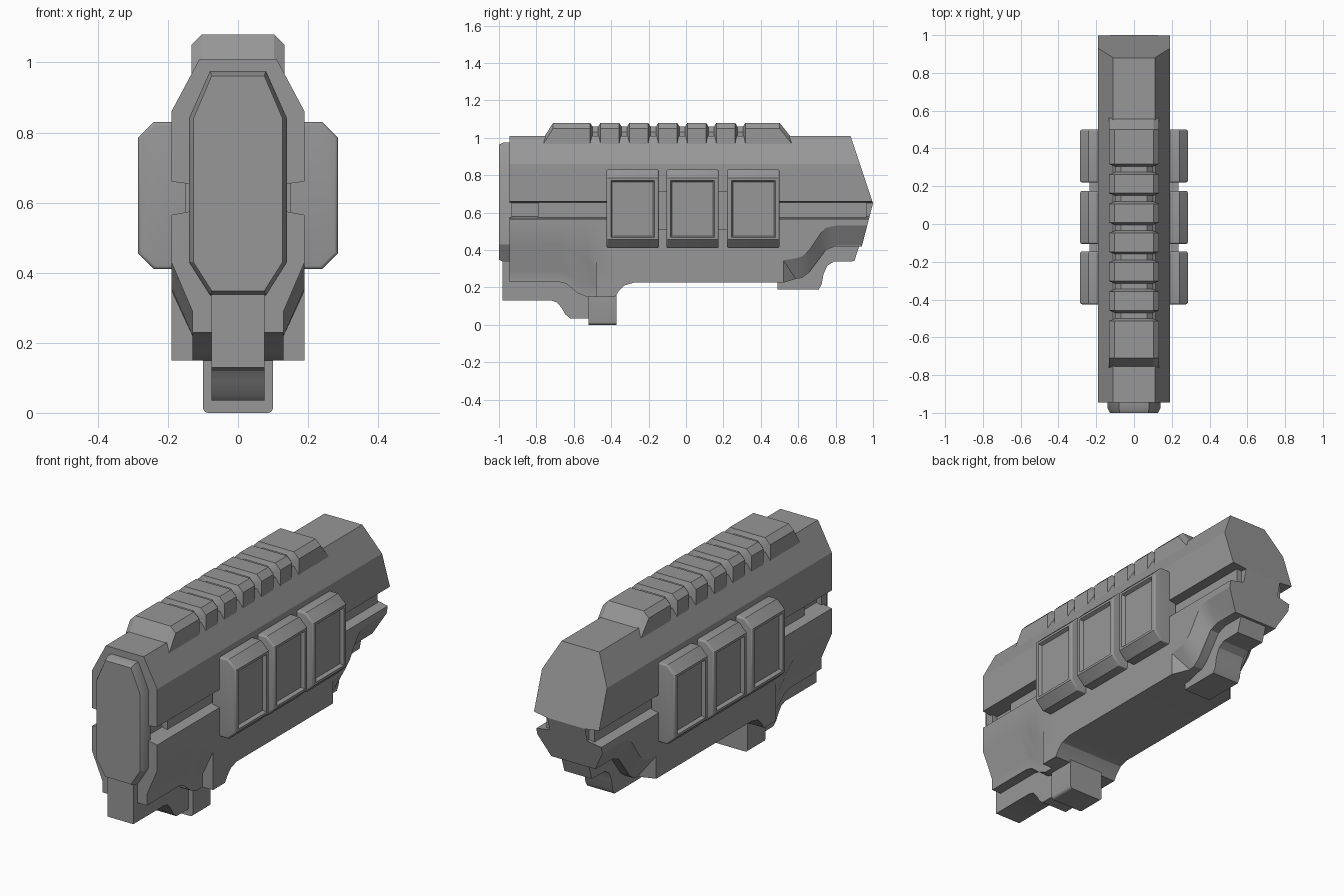
import bpy, bmesh, math

if "Cube" in bpy.data.objects:
    bpy.data.objects.remove(bpy.data.objects["Cube"])

# Dark grey finish shared by every part
grey = bpy.data.materials.new("dark_grey")
grey.diffuse_color = (.31, .31, .31, 1)
grey.use_nodes = True
grey.node_tree.nodes["Principled BSDF"].inputs["Base Color"].default_value = grey.diffuse_color

def finish(name, bm, mirror=False):
    bmesh.ops.remove_doubles(bm, verts=bm.verts, dist=1e-5)
    bmesh.ops.dissolve_degenerate(bm, edges=bm.edges, dist=1e-5)
    bmesh.ops.recalc_face_normals(bm, faces=bm.faces)
    me = bpy.data.meshes.new(name)
    bm.to_mesh(me)
    bm.free()
    me.materials.append(grey)
    me.shade_smooth()
    me.set_sharp_from_angle(angle=math.radians(28))
    ob = bpy.data.objects.new(name, me)
    bpy.context.collection.objects.link(ob)
    if mirror:
        ob.modifiers.new("mirror", 'MIRROR')
    return ob

def loft(name, halves):
    """Skin symmetric rings; each ring is its right half, listed top to bottom."""
    bm = bmesh.new()
    rings = []
    for half in halves:
        pts = half + [(-x, y, z) for x, y, z in reversed(half)]
        rings.append([bm.verts.new(p) for p in pts])
    n = len(rings[0])
    for a, b in zip(rings, rings[1:]):
        for i in range(n):
            j = (i + 1) % n
            if i in (n // 2 - 1, n - 1):
                bm.faces.new((a[i], a[j], b[j], b[i]))
            elif i < n // 2:  # mirrored diagonals keep both sides alike
                bm.faces.new((a[i], a[j], b[j]))
                bm.faces.new((a[i], b[j], b[i]))
            else:
                bm.faces.new((a[i], a[j], b[i]))
                bm.faces.new((a[j], b[j], b[i]))
    for r in (rings[0], rings[-1]):
        for i in range(n // 2 - 1):
            bm.faces.new((r[i], r[i + 1], r[-2 - i], r[-1 - i]))
    return finish(name, bm)

def prism(pts, offset):
    bm = bmesh.new()
    f = bm.faces.new([bm.verts.new(p) for p in pts])
    ext = bmesh.ops.extrude_face_region(bm, geom=[f])
    bmesh.ops.translate(bm, vec=offset,
                        verts=[v for v in ext['geom'] if isinstance(v, bmesh.types.BMVert)])
    # The starting face may be left inside the solid's rim as one end cap
    bmesh.ops.recalc_face_normals(bm, faces=bm.faces)
    return bm

def box(x0, x1, y0, y1, z0, z1):
    return prism([(x0, y0, z0), (x1, y0, z0), (x1, y0, z1), (x0, y0, z1)], (0, y1 - y0, 0))

def round_edges(bm, edges, width):
    bmesh.ops.bevel(bm, geom=edges, offset=width, segments=4, profile=.5, affect='EDGES')

# Main body: y, crease z, bottom z, lower half width, knee height above bottom
def body_half(y, crease, bot, w, rise):
    prof = [(.11, 1.01), (.19, .86), (.19, .66), (.11, .65), (.11, .58), (.19, .565),
            (.19, crease), (w, bot + rise), (w, bot)]
    if y is None:  # pointed rear end
        return [(x, 1 - (z - .65) / 3 if z > .65 else 1 - (.65 - z) * .26, z) for x, z in prof]
    return [(x, y, z) for x, z in prof]

stations = [
    (-.945, .43, .23, .13, .06), (-.68, .43, .23, .13, .06), (-.64, .425, .22, .13, .065),
    (-.58, .38, .17, .13, .07), (-.53, .355, .15, .13, .07), (-.48, .35, .15, .13, .07),
    (-.48, .35, .15, .19, .07), (-.38, .35, .15, .19, .07), (-.36, .35, .18, .19, .06),
    (-.33, .35, .21, .19, .05), (-.28, .35, .225, .19, .04), (.52, .345, .225, .19, .003),
    (.585, .355, .245, .13, .003), (.62, .365, .25, .13, .003), (.66, .40, .28, .13, .003),
    (.72, .49, .36, .13, .003), (.75, .52, .40, .13, .003), (.80, .53, .42, .13, .003),
    (None, .53, .42, .13, .003)]
loft("main_body", [body_half(*s) for s in stations])

# Floor of the side slots
finish("slot_core", box(-.14, .14, -.79, .965, .56, .67))

# Top rail with grooves
def rail_half(y, w, top):
    return [(w - .03, y, top), (w, y, top - .03), (w, y, .92)]

rail = [rail_half(-.79, .133, .955), rail_half(-.71, .133, 1.08)]
for i in range(6):
    c = -.485 + .155 * i
    rail += [rail_half(c - .028, .133, 1.08), rail_half(c - .015, .10, 1.06),
             rail_half(c + .015, .10, 1.06), rail_half(c + .028, .133, 1.08)]
rail += [rail_half(.50, .133, 1.08), rail_half(.60, .133, .955)]
loft("top_rail", rail)

# Front plate with stepped rim
def plate_half(y, d):
    return [(.08 - d * .4, y, .975 - d), (.14 - d, y, .84), (.14 - d, y, .43),
            (.08 - d * .4, y, .335 + d)]

loft("front_plate", [plate_half(-.93, 0), plate_half(-.975, 0), plate_half(-1, .013)])

# Side pads with recessed panels, and the links between them
for k, y0 in enumerate((-.425, -.105, .22)):
    pts = [(.15, .83), (.24, .83), (.285, .785), (.285, .455), (.24, .41), (.15, .41)]
    bm = prism([(x, y0, z) for x, z in pts], (0, .28, 0))
    rim = [e for e in bm.edges if abs(e.verts[0].co.y - e.verts[1].co.y) < 1e-4
           and max(v.co.x for v in e.verts) > .2]
    round_edges(bm, rim, .01)
    outer = max((f for f in bm.faces if f.normal.x > .99), key=lambda f: f.calc_area())
    bmesh.ops.inset_region(bm, faces=[outer], thickness=.018)
    bmesh.ops.inset_region(bm, faces=[outer], thickness=.011, depth=-.018)
    finish("side_pad_%d" % (k + 1), bm, mirror=True)
for k, y0 in enumerate((-.16, .16)):
    finish("pad_link_%d" % (k + 1), box(.12, .235, y0, y0 + .08, .51, .715), mirror=True)

# Front tongue and latch block under the body
tongue = [(-.98, .40), (-.98, .13), (-.72, .13), (-.69, .12), (-.665, .09),
          (-.645, .055), (-.62, .035), (-.50, .035), (-.50, .40)]
finish("front_tongue", prism([(-.075, y, z) for y, z in tongue], (.15, 0, 0)))
bm = box(-.10, .10, -.52, -.372, 0, .25)
round_edges(bm, [e for e in bm.edges if abs(e.verts[0].co.y - e.verts[1].co.y) > .1], .015)
finish("latch_block", bm)

# Rear tongue
tail = [(.49, .30), (.49, .19), (.71, .19), (.725, .215), (.735, .27), (.755, .315),
        (.79, .338), (.90, .34), (.935, .45), (.49, .45)]
finish("rear_tongue", prism([(-.08, y, z) for y, z in tail], (.16, 0, 0)))
